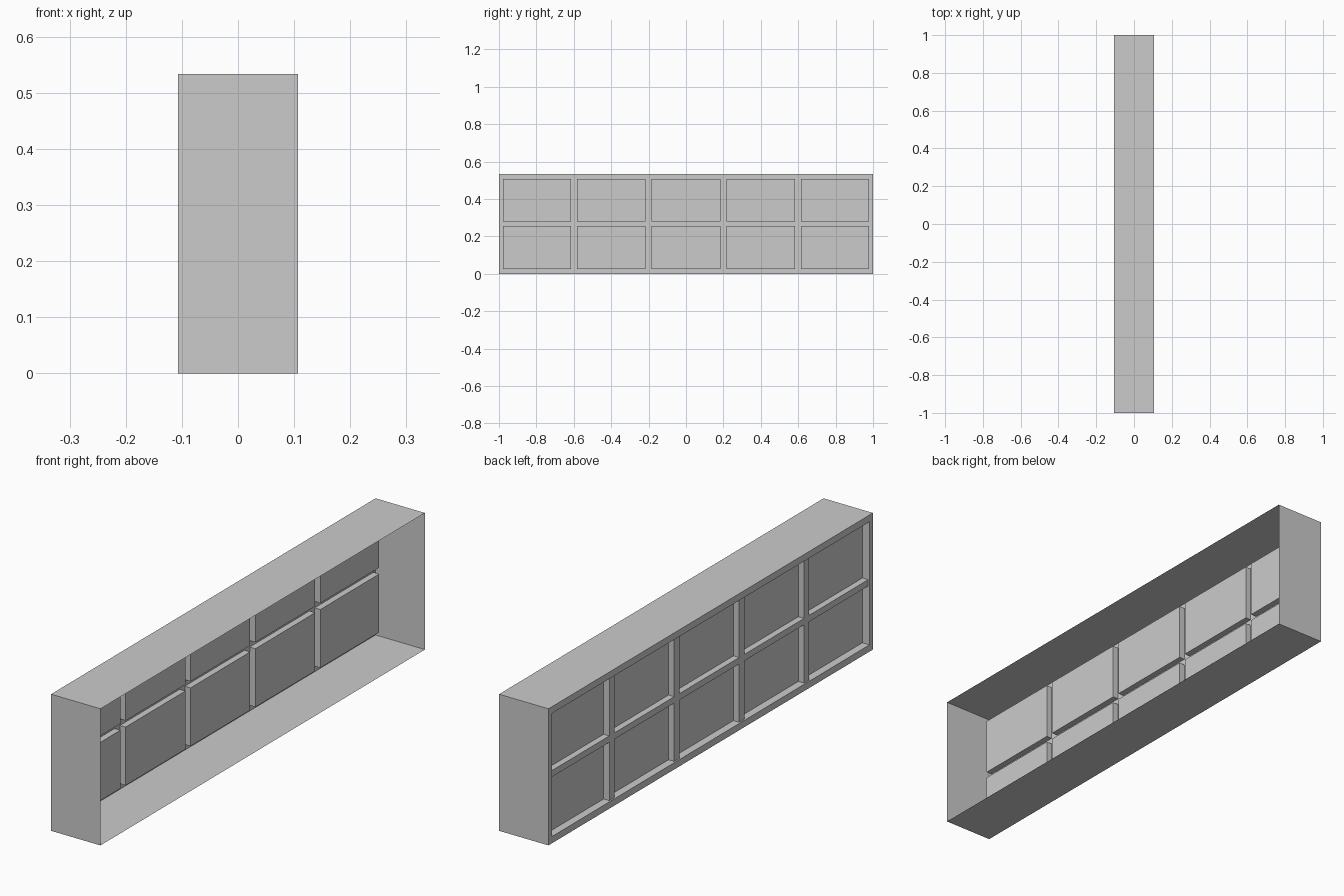
import bpy
import bmesh

cube = bpy.data.objects.get("Cube")
if cube:
    bpy.data.objects.remove(cube, do_unlink=True)

# Main dimensions
HALF_X, HALF_Y, TOP = 0.1065, 1.0, 0.533
RIM_Y, RIM_Z = 0.979, 0.0265         # rim inner edge, rim width in height
RECESS, PANE_DEPTH = 0.006, 0.0245   # bars behind rim, panes behind bars
BAR_Y, BAR_Z = 0.016, 0.0125         # half widths of the bars

grey = bpy.data.materials.new("plain grey")
grey.use_nodes = True
colour = (0.6, 0.6, 0.6, 1)
grey.diffuse_color = colour
grey.node_tree.nodes["Principled BSDF"].inputs["Base Color"].default_value = colour


def finish(bm, name):
    mesh = bpy.data.meshes.new(name)
    bm.to_mesh(mesh)
    bm.free()
    mesh.materials.append(grey)
    obj = bpy.data.objects.new(name, mesh)
    bpy.context.collection.objects.link(obj)
    return obj


def loop(bm, x, y, low, high):
    """Rectangular ring of vertices in a plane across x."""
    return [bm.verts.new((x, a, b)) for a, b in
            ((-y, low), (y, low), (y, high), (-y, high))]


# Thin open surround: reveal, rim and the short step down to the bars
bm = bmesh.new()
rings = [loop(bm, HALF_X, HALF_Y, 0, TOP),
         loop(bm, -HALF_X, HALF_Y, 0, TOP),
         loop(bm, -HALF_X, RIM_Y, RIM_Z, TOP - RIM_Z),
         loop(bm, -HALF_X + RECESS, RIM_Y, RIM_Z, TOP - RIM_Z)]
for a, b in zip(rings, rings[1:]):
    for i in range(4):
        j = (i + 1) % 4
        bm.faces.new((a[i], b[i], b[j], a[j]))
finish(bm, "window_surround")

# Lattice of bars with every opening pushed inwards as a pane
ys = [-RIM_Y]
for centre in (-0.6, -0.2, 0.2, 0.6):
    ys += [centre - BAR_Y, centre + BAR_Y]
ys.append(RIM_Y)
zs = [RIM_Z, TOP / 2 - BAR_Z, TOP / 2 + BAR_Z, TOP - RIM_Z]

bm = bmesh.new()
points = [[bm.verts.new((-HALF_X + RECESS, y, z)) for z in zs] for y in ys]
panes = []
for i in range(len(ys) - 1):
    for k in range(len(zs) - 1):
        face = bm.faces.new((points[i][k], points[i][k + 1],
                             points[i + 1][k + 1], points[i + 1][k]))
        if i % 2 == 0 and k % 2 == 0:
            panes.append(face)
pushed = bmesh.ops.extrude_discrete_faces(bm, faces=panes)["faces"]
for face in pushed:
    bmesh.ops.translate(bm, verts=face.verts, vec=(PANE_DEPTH, 0, 0))

# Join the flat bar cells so the bars read as clean surfaces
bmesh.ops.dissolve_limit(bm, angle_limit=0.01, verts=bm.verts, edges=bm.edges)
finish(bm, "bars_and_panes")
